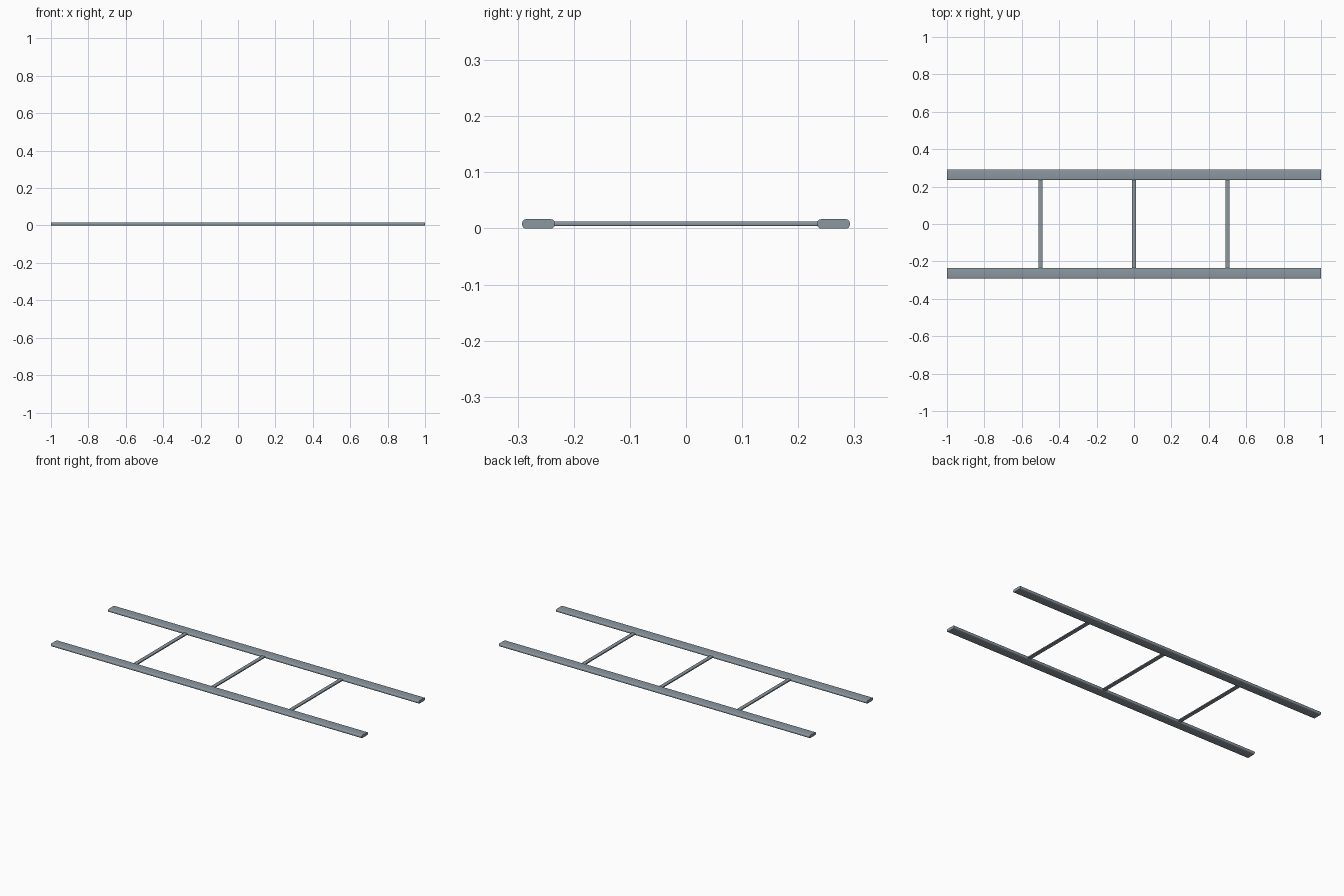
import bpy, bmesh, math

if "Cube" in bpy.data.objects:
    bpy.data.objects.remove(bpy.data.objects["Cube"])

metal = bpy.data.materials.new("grey_blue_metal")
metal.diffuse_color = (0.26, 0.31, 0.35, 1)
metal.use_nodes = True
metal.node_tree.nodes["Principled BSDF"].inputs["Base Color"].default_value = metal.diffuse_color


def rounded_profile(w, h, r, steps=4):
    """Rounded rectangle outline, counter-clockwise."""
    pts = []
    for i, (sx, sy) in enumerate([(1, 1), (-1, 1), (-1, -1), (1, -1)]):
        for s in range(steps + 1):
            a = math.radians(90 * i + 90 * s / steps)
            pts.append((sx * (w / 2 - r) + r * math.cos(a),
                        sy * (h / 2 - r) + r * math.sin(a)))
    return pts


def bar(name, profile, length, center, axis):
    """Extrude a profile along x or y, centred on a point."""
    bm = bmesh.new()
    rings = []
    for end in (-length / 2, length / 2):
        rings.append([bm.verts.new((end, u, v) if axis == "x" else (u, end, v))
                      for u, v in profile])
    n = len(profile)
    for i in range(n):
        j = (i + 1) % n
        bm.faces.new((rings[0][i], rings[0][j], rings[1][j], rings[1][i]))
    for ring in rings:
        bm.faces.new(ring)
    bmesh.ops.recalc_face_normals(bm, faces=bm.faces)
    me = bpy.data.meshes.new(name)
    bm.to_mesh(me)
    bm.free()
    me.materials.append(metal)
    ob = bpy.data.objects.new(name, me)
    ob.location = center
    bpy.context.collection.objects.link(ob)
    bpy.ops.object.select_all(action="DESELECT")
    ob.select_set(True)
    bpy.context.view_layer.objects.active = ob
    bpy.ops.object.shade_smooth_by_angle(angle=math.radians(40))
    return ob


H = 0.0165  # rail height

# Two long side rails with rounded edges
rail = rounded_profile(0.058, H, 0.0065)
for name, side in (("front_rail", -1), ("back_rail", 1)):
    bar(name, rail, 2.0, (0, side * 0.263, H / 2), "x")

# Three flat cross rungs
rung = rounded_profile(0.023, 0.008, 0.0025, 3)
for i, x in enumerate((-0.5, 0, 0.5)):
    bar(f"rung_{i + 1}", rung, 0.48, (x, 0, H / 2), "y")
